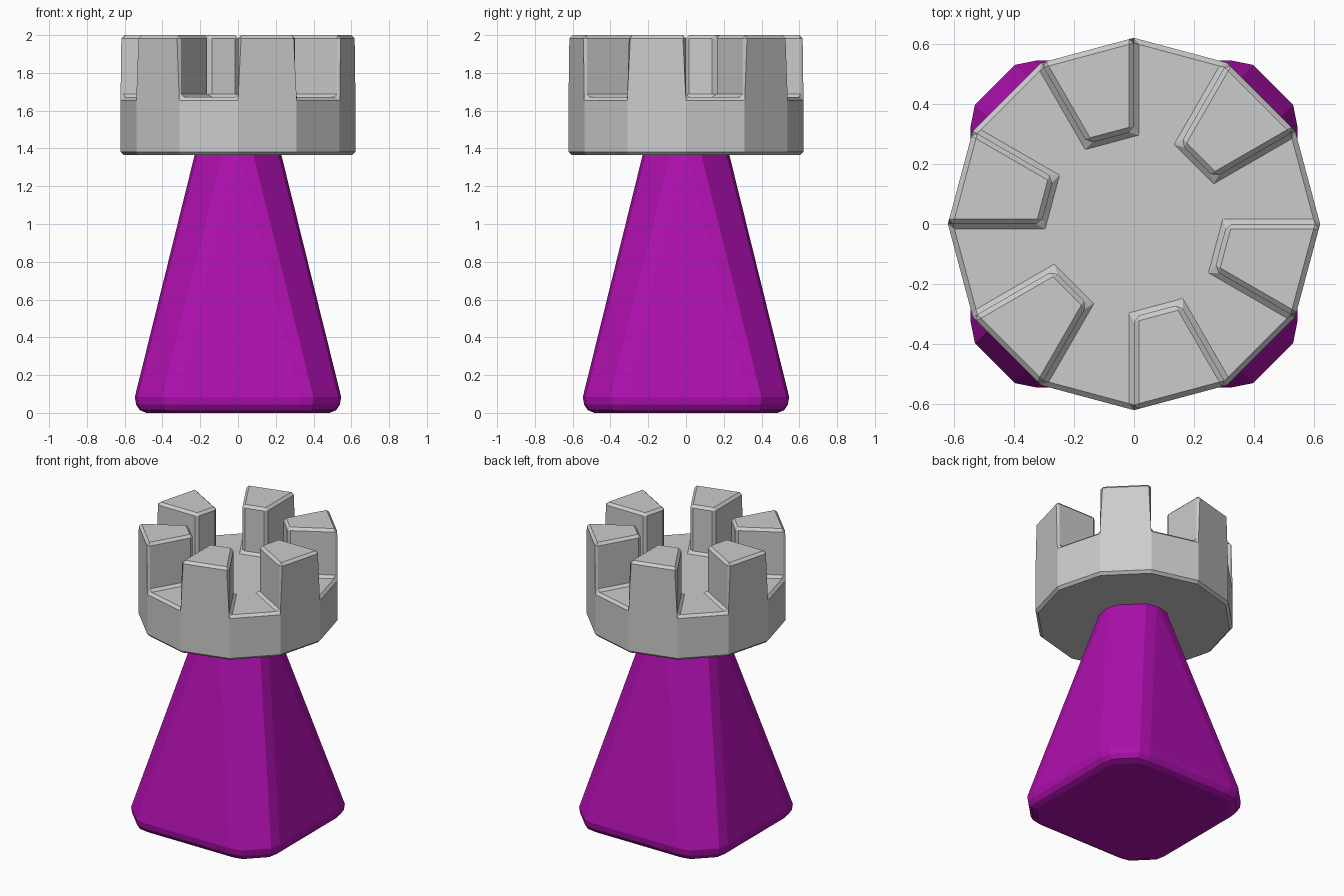
import bpy, bmesh
from math import sin, cos, pi

if "Cube" in bpy.data.objects:
    bpy.data.objects.remove(bpy.data.objects["Cube"])


def finish(bm, name):
    bmesh.ops.recalc_face_normals(bm, faces=bm.faces)
    mesh = bpy.data.meshes.new(name)
    bm.to_mesh(mesh)
    bm.free()
    obj = bpy.data.objects.new(name, mesh)
    bpy.context.collection.objects.link(obj)
    return obj


# Tapered square body with heavily chamfered corners, built from stacked rings
def body_ring(bm, z, h, off):
    a, b, c = h - off, h - 0.67 * off, h - 0.065 * off
    corner = [(h, a), (c, b), (b, c), (a, h)]
    verts = []
    for _ in range(4):
        verts += [bm.verts.new((x, y, z)) for x, y in corner]
        corner = [(-y, x) for x, y in corner]
    return verts


bm = bmesh.new()
profile = [(0, 0.485, 0.175), (0.015, 0.52, 0.195), (0.045, 0.54, 0.215),
           (0.085, 0.546, 0.22), (1.38, 0.226, 0.22)]
rings = [body_ring(bm, *p) for p in profile]
for lo, hi in zip(rings, rings[1:]):
    for i in range(16):
        j = (i + 1) % 16
        bm.faces.new((lo[i], lo[j], hi[j], hi[i]))
bm.faces.new(rings[0][::-1])
bm.faces.new(rings[-1])
body = finish(bm, "tapered_body")
purple = bpy.data.materials.new("purple")
purple.diffuse_color = (0.42, 0.005, 0.42, 1)
purple.use_nodes = True
purple.node_tree.nodes["Principled BSDF"].inputs["Base Color"].default_value = purple.diffuse_color
body.data.materials.append(purple)

# Twelve-sided battlement: every second sector rises as a merlon
N, R, R_IN = 12, 0.622, 0.31
Z_BOTTOM, Z_FLOOR, Z_TOP = 1.365, 1.672, 2.0
bm = bmesh.new()


def circle(r, z):
    return [bm.verts.new((r * cos(2 * pi * i / N), r * sin(2 * pi * i / N), z))
            for i in range(N)]


base, rim, inner = circle(R, Z_BOTTOM), circle(R, Z_FLOOR), circle(R_IN, Z_FLOOR)
top_out, top_in = circle(R, Z_TOP), circle(R_IN, Z_TOP)
floor = []
for i in range(N):
    j = (i + 1) % N
    if i % 2:
        bm.faces.new((base[i], base[j], rim[j], top_out[j], top_out[i], rim[i]))
        bm.faces.new((top_out[i], top_out[j], top_in[j], top_in[i]))
        bm.faces.new((inner[j], inner[i], top_in[i], top_in[j]))
        for k in (i, j):
            bm.faces.new((rim[k], inner[k], top_in[k], top_out[k]))
        floor += [inner[i], inner[j]]
    else:
        bm.faces.new((base[i], base[j], rim[j], rim[i]))
        floor += [rim[i], rim[j]]
bm.faces.new(floor)
bm.faces.new(base[::-1])
head = finish(bm, "battlement_head")

# Small chamfer on the sharp edges only
bevel = head.modifiers.new("chamfer", 'BEVEL')
bevel.width = 0.017
bevel.segments = 1
bevel.limit_method = 'ANGLE'
bevel.angle_limit = 0.62
